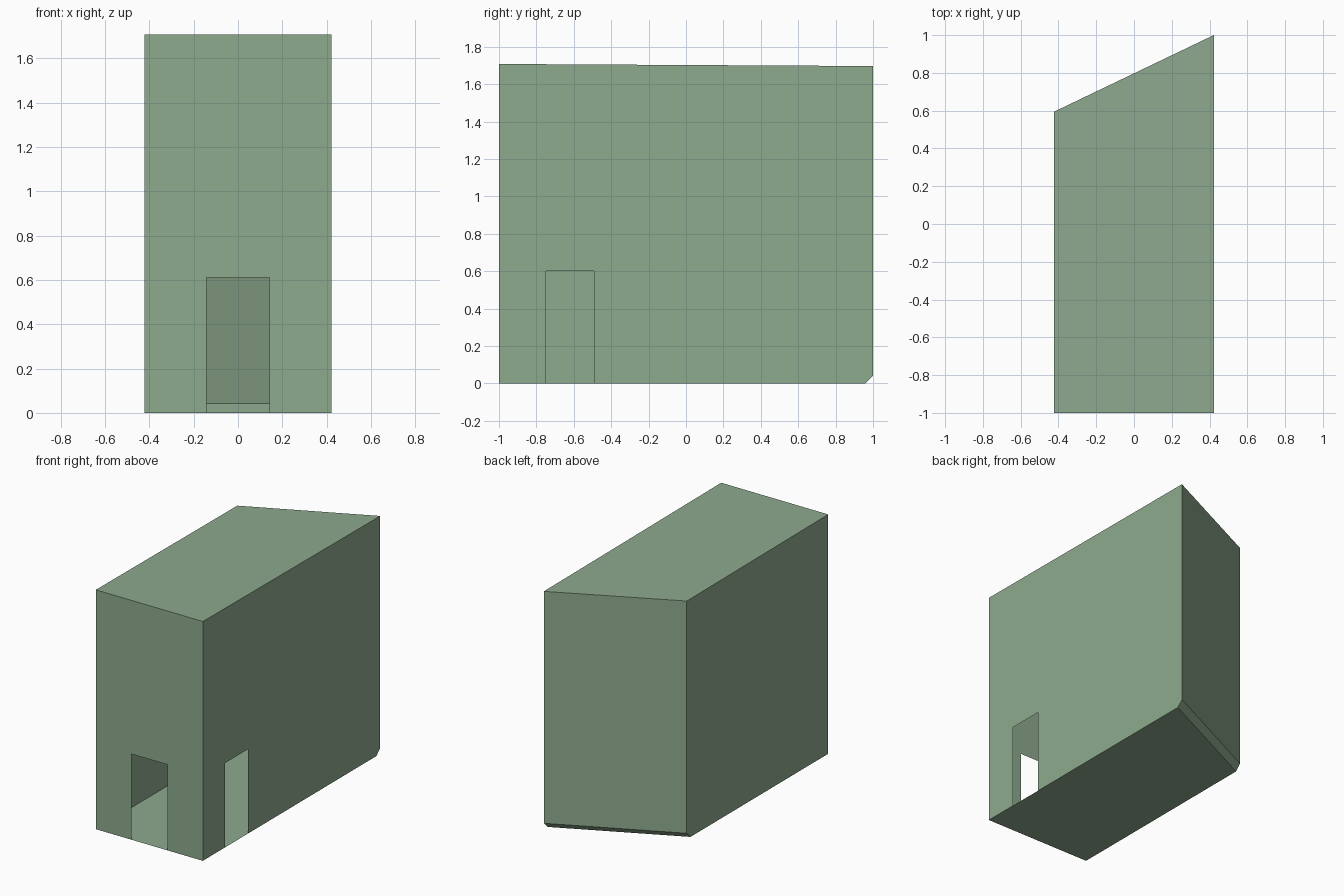
import bpy, bmesh

if "Cube" in bpy.data.objects:
    bpy.data.objects.remove(bpy.data.objects["Cube"])

W = 0.4225                      # half width
FRONT, BACK_L, BACK_R = -1.0, 0.595, 1.0
TOP_F, TOP_B = 1.708, 1.697     # roof falls slightly to the back
CUT = 0.042                     # bevel at the foot of the back wall
DX, DH = 0.1425, 0.612          # front doorway
SY0, SY1, SH = -0.749, -0.4925, 0.602   # side doorway


def roof_z(y):
    return TOP_F + (TOP_B - TOP_F) * (y - FRONT) / (BACK_R - FRONT)


bm = bmesh.new()


def panel(*pts):
    bm.faces.new([bm.verts.new(p) for p in pts])


def side_profile(x, back, door=()):
    return [(x, FRONT, 0), *door, (x, back - CUT, 0), (x, back, CUT),
            (x, back, roof_z(back)), (x, FRONT, TOP_F)]


front_door = [(-DX, FRONT, 0), (-DX, FRONT, DH), (DX, FRONT, DH), (DX, FRONT, 0)]
side_door = [(W, SY0, 0), (W, SY0, SH), (W, SY1, SH), (W, SY1, 0)]
left = side_profile(-W, BACK_L)
right = side_profile(W, BACK_R, side_door)

# Side walls, the right one with a doorway
panel(*left)
panel(*right)
# Front wall with doorway
panel(left[0], *front_door, right[0], right[-1], left[-1])
# Floor, sharing the doorway threshold points
panel(left[0], front_door[0], front_door[-1], right[0],
      side_door[0], side_door[-1], right[-4], left[-4])
# Back bevel, slanted back wall and roof
for i in (-4, -3, -2):
    panel(left[i], right[i], right[i + 1], left[i + 1])

# Join the panels into one thin hollow shell
bmesh.ops.remove_doubles(bm, verts=bm.verts[:], dist=1e-4)
bmesh.ops.recalc_face_normals(bm, faces=bm.faces[:])
bmesh.ops.triangulate(bm, faces=[f for f in bm.faces if len(f.verts) > 4])
mesh = bpy.data.meshes.new("building_shell")
bm.to_mesh(mesh)
bm.free()
shell = bpy.data.objects.new("building_shell", mesh)
bpy.context.collection.objects.link(shell)

# Muted green walls
mat = bpy.data.materials.new("muted_green")
mat.diffuse_color = (0.27, 0.40, 0.27, 1)
mat.use_nodes = True
mat.node_tree.nodes["Principled BSDF"].inputs["Base Color"].default_value = mat.diffuse_color
mesh.materials.append(mat)
